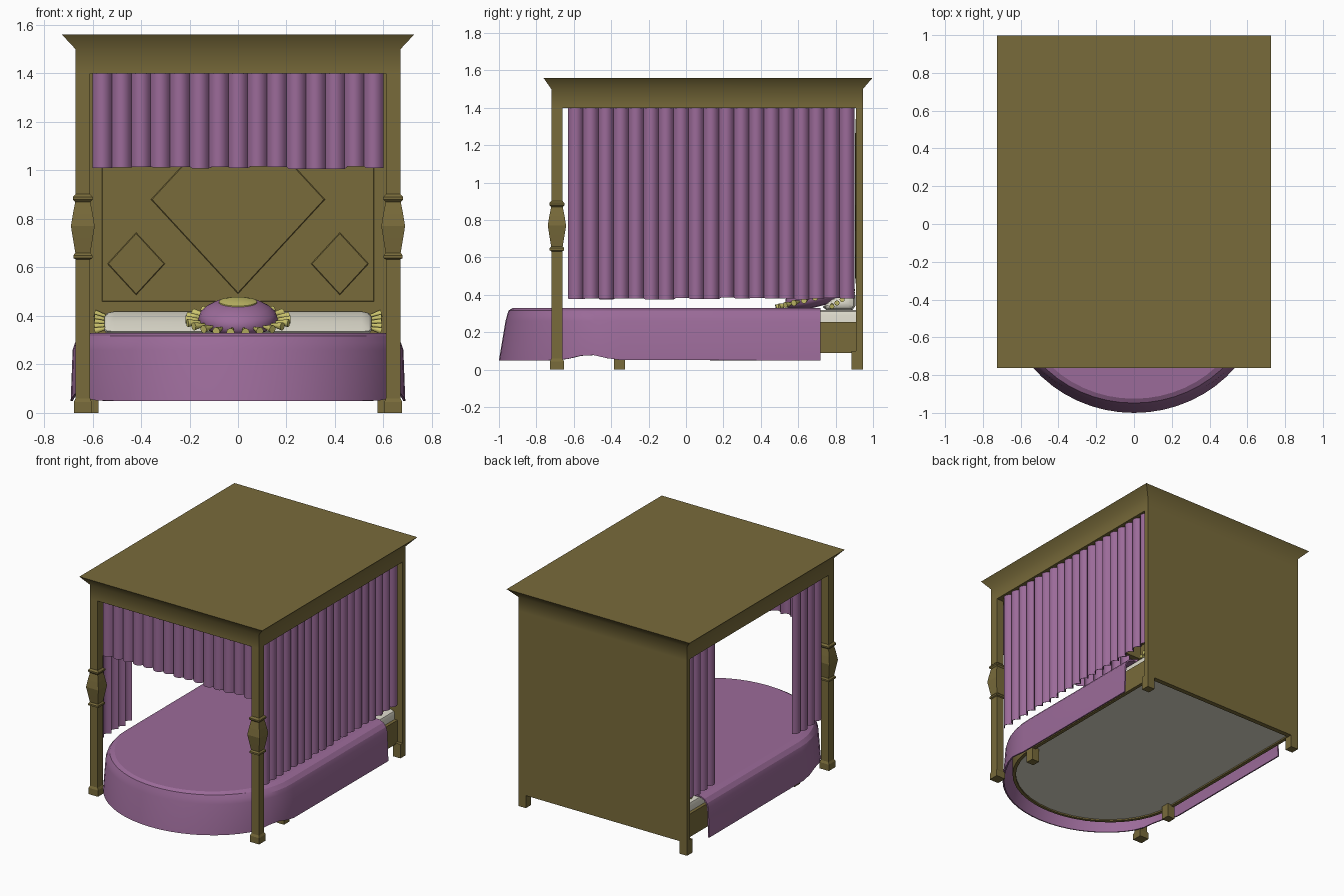
import bpy, bmesh, math, random
from mathutils import Matrix, Vector

if "Cube" in bpy.data.objects:
    bpy.data.objects.remove(bpy.data.objects["Cube"])
random.seed(3)

def material(name, rgb):
    m = bpy.data.materials.new(name)
    m.diffuse_color = (*rgb, 1)
    m.use_nodes = True
    m.node_tree.nodes["Principled BSDF"].inputs["Base Color"].default_value = m.diffuse_color
    return m

WOOD = material("wood", (0.19, 0.147, 0.043))
CLOTH = material("purple_cloth", (0.33, 0.147, 0.32))
GOLD = material("gold", (0.60, 0.55, 0.15))
LINEN = material("linen", (0.72, 0.70, 0.60))

def make(name, bm, mat=None, smooth=None):
    bmesh.ops.recalc_face_normals(bm, faces=bm.faces)
    me = bpy.data.meshes.new(name)
    bm.to_mesh(me)
    bm.free()
    ob = bpy.data.objects.new(name, me)
    bpy.context.collection.objects.link(ob)
    if mat:
        me.materials.append(mat)
    if smooth:
        bpy.ops.object.select_all(action='DESELECT')
        ob.select_set(True)
        bpy.context.view_layer.objects.active = ob
        bpy.ops.object.shade_smooth_by_angle(angle=math.radians(smooth))
    return ob

def box(name, x0, x1, y0, y1, z0, z1, mat=WOOD):
    return loft(name, [[(x0, y0, z), (x1, y0, z), (x1, y1, z), (x0, y1, z)] for z in (z0, z1)], mat)

def loft(name, rows, mat=None, closed=True, caps=(True, True), smooth=None, thick=0):
    bm = bmesh.new()
    vs = [[bm.verts.new(p) for p in r] for r in rows]
    n = len(rows[0])
    for a, b in zip(vs, vs[1:]):
        for i in range(n if closed else n - 1):
            j = (i + 1) % n
            bm.faces.new((a[i], a[j], b[j], b[i]))
    if caps[0]:
        bm.faces.new(vs[0])
    if caps[1]:
        bm.faces.new(vs[-1])
    if thick:
        bmesh.ops.recalc_face_normals(bm, faces=bm.faces)
        bmesh.ops.solidify(bm, geom=bm.faces[:], thickness=thick)
    return make(name, bm, mat, smooth)

def rect(x, y0, y1, z):
    return [(-x, y0, z), (x, y0, z), (x, y1, z), (-x, y1, z)]

def bed_outline(w, b, z, yback, n=20):
    # straight sides, half-ellipse foot end
    arc = [(-w * math.cos(math.pi * i / n), -0.35 - b * math.sin(math.pi * i / n), z) for i in range(n + 1)]
    return [(-w, yback, z)] + arc + [(w, yback, z)]

# Canopy: hollow rim with flared cornice and roof
loft("canopy", [rect(0.61, -0.66, 0.91, 1.50), rect(0.61, -0.66, 0.91, 1.40),
                rect(0.67, -0.72, 0.945, 1.40), rect(0.67, -0.72, 0.945, 1.50),
                rect(0.726, -0.762, 0.997, 1.56)], WOOD, smooth=60)

# Headboard wall with chamfered panels
box("headboard", -0.67, 0.67, 0.91, 0.945, 0.09, 1.40)
loft("headboard_panel", [[(-x, y, z0), (x, y, z0), (x, y, 1.34), (-x, y, 1.34)]
                         for x, y, z0 in ((.562, .911, .458), (.558, .907, .462))], WOOD)
for i, (cx, cz, rx, rz) in enumerate([(0, 0.88, 0.36, 0.39), (-0.42, 0.615, 0.12, 0.13), (0.42, 0.615, 0.12, 0.13)]):
    loft(f"headboard_diamond_{i}", [[(cx - rx + e, y, cz), (cx, y, cz - rz + e), (cx + rx - e, y, cz), (cx, y, cz + rz - e)]
                                    for y, e in ((0.908, 0), (0.903, .006))], WOOD)

# Front posts with square-turned detail, plus mid and back legs
POST = [(0, .037), (.045, .037), (.06, .03), (.633, .03), (.638, .039), (.65, .039), (.66, .031),
        (.72, .041), (.77, .049), (.82, .041), (.87, .031), (.88, .041), (.89, .041), (.902, .03), (1.40, .03)]
for s, side in ((-1, "left"), (1, "right")):
    cx = s * 0.64
    loft(f"front_post_{side}", [[(cx - r, -.69 - r, z), (cx + r, -.69 - r, z), (cx + r, -.69 + r, z), (cx - r, -.69 + r, z)]
                                for z, r in POST], WOOD)
    box(f"middle_leg_{side}", s * 0.605 - .03, s * 0.605 + .03, -.385, -.325, 0, 0.1)
    box(f"back_leg_{side}", cx - .03, cx + .03, .885, .945, 0, 0.1)

# Bed frame ring and mattress
def ring(w, b, z):
    return bed_outline(w, b, z, 0.91)
loft("bed_frame", [ring(.605, .55, .09), ring(.63, .57, .09), ring(.63, .57, .255),
                   ring(.605, .55, .255), ring(.605, .55, .09)], WOOD, caps=(False, False), smooth=30)
loft("mattress", [ring(.607, .55, .10), ring(.607, .55, .29), ring(.60, .545, .31), ring(.575, .53, .32)], LINEN, smooth=40)

# Draped blanket
rows = [bed_outline(w, b, z, 0.72, 28) for w, b, z in
        [(.615, .575, .33), (.65, .598, .317), (.672, .607, .29), (.682, .615, .26), (.69, .65, .05)]]
rows[-1] = [(x, y, z + .03 * math.exp(-((y + .52) / .1) ** 2)) for x, y, z in rows[-1]]
loft("blanket", rows, CLOTH, closed=False, caps=(True, False), smooth=19, thick=0.01)

# Curtains: scalloped folds with uneven hems
def curtain(name, a, b, z0, z1, place, folds, k=8):
    top, bot = [], []
    dz = 0
    for i in range(folds * k + 1):
        u = a + (b - a) * i / (folds * k)
        if i % k == 1:
            dz = random.uniform(-.006, .006)
        d = 0.03 * abs(math.sin(math.pi * i / k)) ** 0.7
        p = place(u, d)
        top.append((*p, z1))
        bot.append((*p, z0 + dz))
    loft(name, [bot, top], CLOTH, closed=False, caps=(False, False), smooth=45, thick=0.003)

curtain("curtain_right", -.63, .90, .38, 1.41, lambda u, d: (.625 + d, u), 19)
curtain("curtain_left_front", -.63, -.31, .38, 1.41, lambda u, d: (-.625 - d, u), 4)
curtain("curtain_left_back", .58, .90, .38, 1.41, lambda u, d: (-.625 - d, u), 4)
curtain("valance_front", -.60, .60, 1.01, 1.41, lambda u, d: (u, -.675 - d), 15)

# Long pillow leaning on the headboard
def pillow_row(x, s):
    prof = [(.73, .335), (.75, .32), (.89, .32), (.905, .34), (.905, .40), (.89, .418), (.85, .41), (.78, .375)]
    return [(x, .83 + (y - .83) * s, .365 + (z - .365) * s) for y, z in prof]
loft("long_pillow", [pillow_row(x, s) for x, s in
                     [(-.55, .6), (-.54, .88), (-.51, 1), (.51, 1), (.54, .88), (.55, .6)]], LINEN, smooth=45)

# Tassel cones
def cones(name, items):
    bm = bmesh.new()
    for pos, direction, r, length in items:
        q = Vector(direction).to_track_quat('Z', 'Y').to_matrix().to_4x4()
        bmesh.ops.create_cone(bm, cap_ends=True, segments=8, radius1=r * .35, radius2=r, depth=length,
                              matrix=Matrix.Translation(pos) @ q)
    make(name, bm, GOLD, 50)

for s, side in ((-1, "left"), (1, "right")):
    cones(f"pillow_tassels_{side}", [((s * .565, .78 + .11 * t, .345 + .06 * t), (s, 0, .5 * (t - .5)), .014, .055)
                                     for t in (0, .25, .5, .75, 1)])

# Round cushion with gold button and tassel fringe, tilted to the front
TILT = Matrix.Translation((0, .69, .385)) @ Matrix.Rotation(math.radians(14), 4, 'X')
def disc(name, prof, mat, n=32):
    loft(name, [[TILT @ Vector((r * math.cos(2 * math.pi * i / n), r * math.sin(2 * math.pi * i / n), z))
                 for i in range(n)] for r, z in prof], mat, smooth=50)
disc("round_cushion", [(.06, -.05), (.11, -.045), (.15, -.025), (.165, 0), (.155, .03), (.13, .052), (.1, .068), (.06, .077)], CLOTH)
disc("cushion_button", [(.08, .066), (.078, .077), (.05, .084), (.015, .087)], GOLD)
fringe = []
for i in range(22):
    a = 2 * math.pi * i / 22
    v = Vector((math.cos(a), math.sin(a), 0))
    fringe.append((TILT @ (v * .19), TILT.to_3x3() @ v, .017, .055))
cones("cushion_fringe", fringe)
